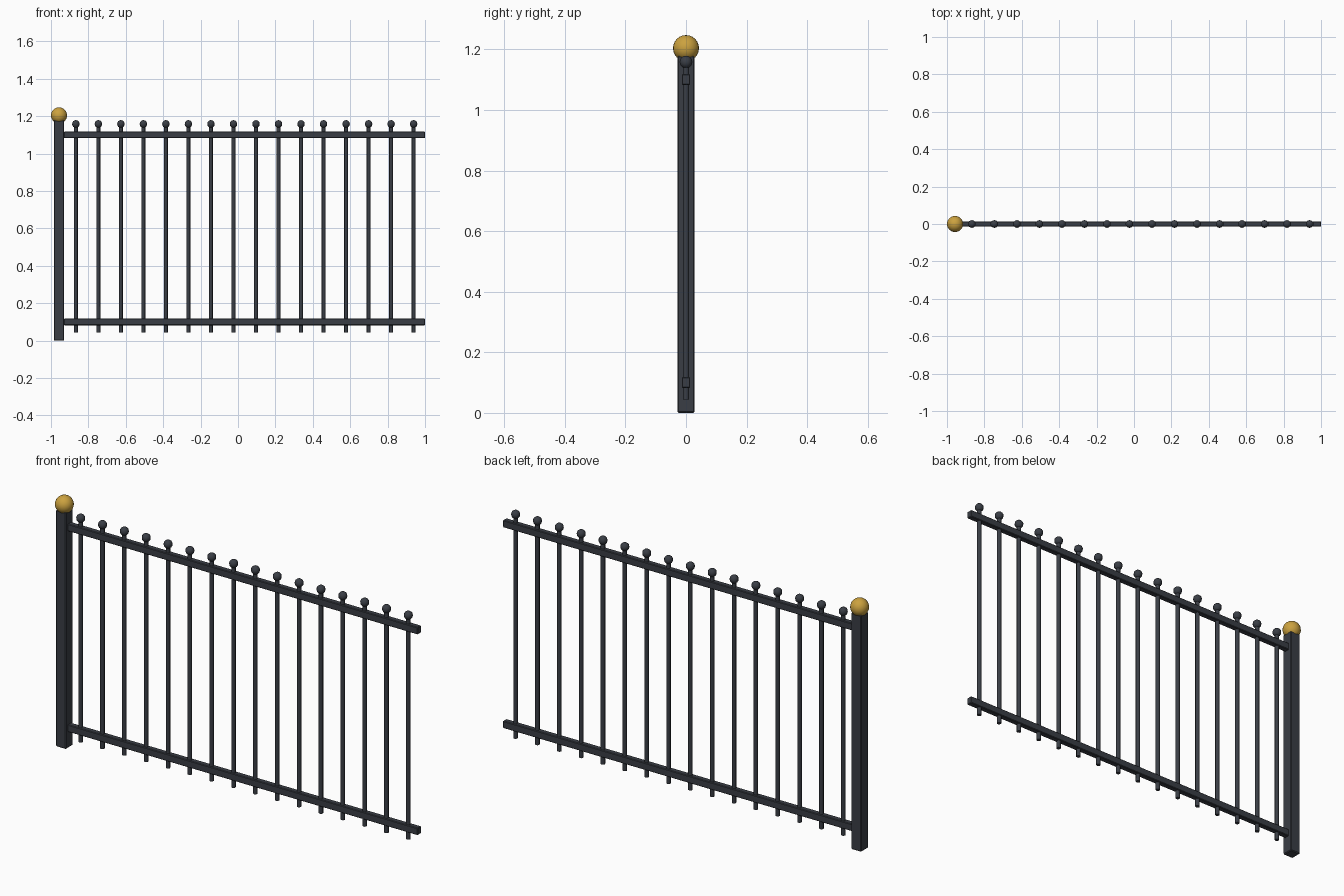
import bpy, bmesh, math
from mathutils import Matrix

if "Cube" in bpy.data.objects:
    bpy.data.objects.remove(bpy.data.objects["Cube"])


def material(name, rgb):
    m = bpy.data.materials.new(name)
    m.diffuse_color = (*rgb, 1)
    m.use_nodes = True
    m.node_tree.nodes["Principled BSDF"].inputs["Base Color"].default_value = m.diffuse_color
    return m


iron = material("dark iron", (0.042, 0.048, 0.06))
gold = material("gold", (0.60, 0.36, 0.05))


def finish(name, bm, mat, smooth=None):
    me = bpy.data.meshes.new(name)
    bm.to_mesh(me)
    bm.free()
    me.materials.append(mat)
    ob = bpy.data.objects.new(name, me)
    bpy.context.collection.objects.link(ob)
    if smooth:
        bpy.ops.object.select_all(action='DESELECT')
        ob.select_set(True)
        bpy.context.view_layer.objects.active = ob
        bpy.ops.object.shade_smooth_by_angle(angle=math.radians(smooth))
    return ob


def box(name, x0, x1, half_y, z0, z1, bevel):
    bm = bmesh.new()
    mat = Matrix.Translation(((x0 + x1) / 2, 0, (z0 + z1) / 2)) @ \
        Matrix.Diagonal((x1 - x0, 2 * half_y, z1 - z0, 1))
    bmesh.ops.create_cube(bm, size=1, matrix=mat)
    bmesh.ops.bevel(bm, geom=bm.edges[:], offset=bevel, segments=1,
                    affect='EDGES', profile=0.5)
    return finish(name, bm, iron)


def ball(name, x, z, r, segments, rings, mat):
    bm = bmesh.new()
    bmesh.ops.create_uvsphere(bm, u_segments=segments, v_segments=rings,
                              radius=r, matrix=Matrix.Translation((x, 0, z)))
    return finish(name, bm, mat, 50)


# end post with gold ball
box("post", -0.985, -0.929, 0.028, 0, 1.178, 0.004)
ball("post_ball", -0.957, 1.204, 0.043, 20, 12, gold)

# horizontal rails
for name, z in (("bottom_rail", 0.1), ("top_rail", 1.1)):
    box(name, -0.93, 1.0, 0.014, z - 0.018, z + 0.018, 0.003)

# upright bars with small ball tips
for i in range(16):
    x = -0.867 + i * 0.1204
    bm = bmesh.new()
    bmesh.ops.create_cone(bm, cap_ends=True, segments=8, radius1=0.0105,
                          radius2=0.0105, depth=1.105,
                          matrix=Matrix.Translation((x, 0, 0.5965)))
    finish(f"bar_{i + 1}", bm, iron, 50)
    ball(f"bar_tip_{i + 1}", x, 1.158, 0.021, 10, 8, iron)
